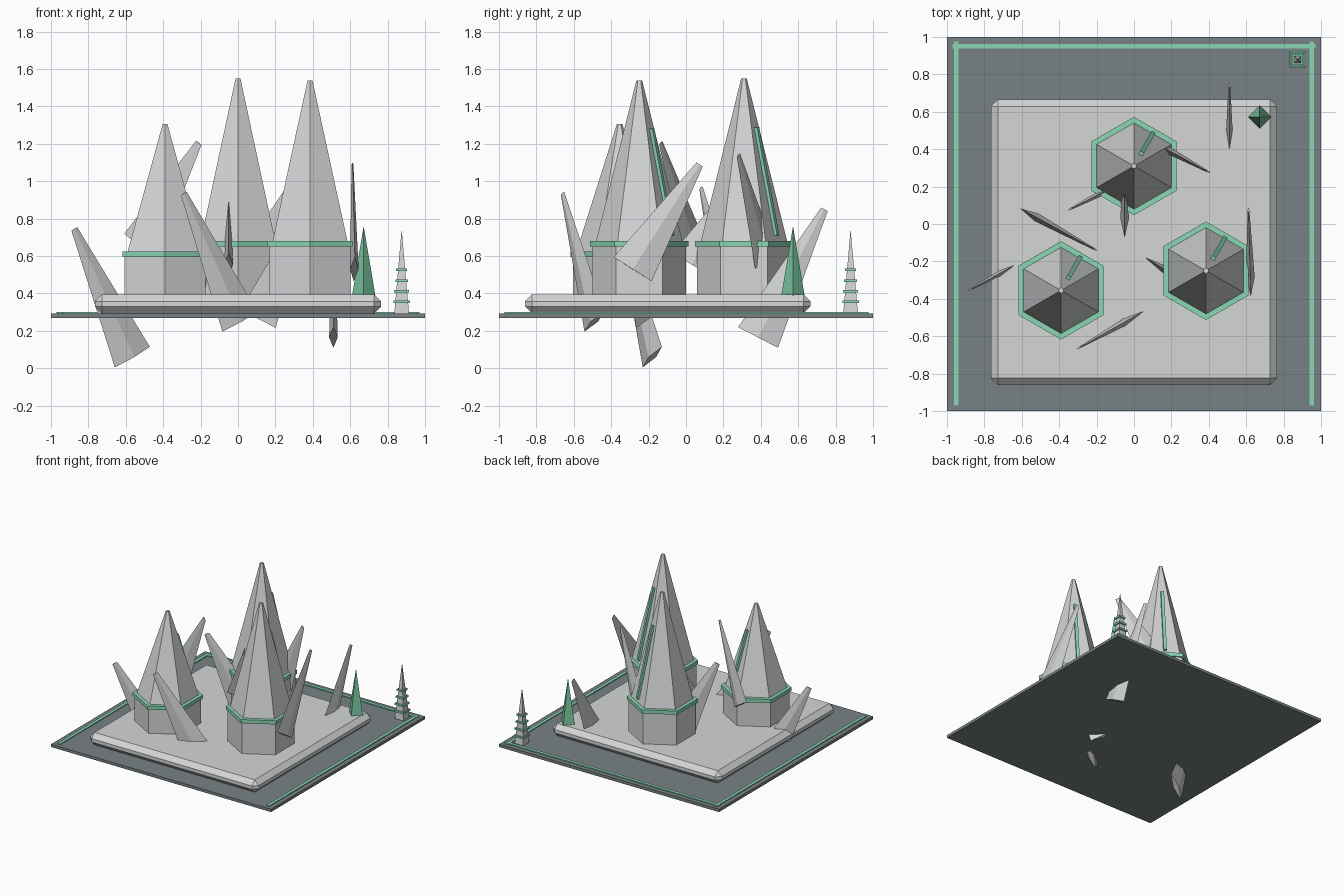
import bpy, bmesh, math
from mathutils import Vector

if "Cube" in bpy.data.objects:
    bpy.data.objects.remove(bpy.data.objects["Cube"])


def material(name, rgb):
    m = bpy.data.materials.new(name)
    m.diffuse_color = (*rgb, 1)
    m.use_nodes = True
    m.node_tree.nodes["Principled BSDF"].inputs["Base Color"].default_value = m.diffuse_color
    return m


STONE = material("light grey stone", (0.66, 0.67, 0.675))
GROUND = material("slate grey", (0.19, 0.222, 0.24))
GREEN = material("mint green", (0.26, 0.68, 0.46))
CRYSTAL = material("deep mint green", (0.19, 0.55, 0.35))


def finish(name, bm, mat):
    bmesh.ops.recalc_face_normals(bm, faces=bm.faces)
    me = bpy.data.meshes.new(name)
    bm.to_mesh(me)
    bm.free()
    me.materials.append(mat)
    ob = bpy.data.objects.new(name, me)
    bpy.context.collection.objects.link(ob)
    return ob


def loft(name, bottom, top, mat):
    """Closed solid between two rings with the same number of points."""
    bm = bmesh.new()
    a = [bm.verts.new(p) for p in bottom]
    b = [bm.verts.new(p) for p in top]
    n = len(a)
    bm.faces.new(a[::-1])
    bm.faces.new(b)
    for i in range(n):
        j = (i + 1) % n
        bm.faces.new((a[i], a[j], b[j], b[i]))
    return finish(name, bm, mat)


def ring(x, y, z, r, sides, start):
    return [(x + r * math.cos(start + i * math.tau / sides),
             y + r * math.sin(start + i * math.tau / sides), z) for i in range(sides)]


def frustum(name, x, y, z1, z2, r1, r2, mat, sides=6, start=math.pi / 2):
    return loft(name, ring(x, y, z1, r1, sides, start), ring(x, y, z2, r2, sides, start), mat)


def box(name, x1, x2, y1, y2, z1, z2, mat):
    def rect(z):
        return [(x1, y1, z), (x2, y1, z), (x2, y2, z), (x1, y2, z)]
    return loft(name, rect(z1), rect(z2), mat)


def beam(name, p, q, u, mat, base, tip, diamond):
    """Bar from p to q; u is the width direction, base and tip are half sizes."""
    p, q = Vector(p), Vector(q)
    axis = (q - p).normalized()
    u = (Vector(u) - axis * axis.dot(Vector(u))).normalized()
    v = axis.cross(u)
    corners = [(1, 0), (0, 1), (-1, 0), (0, -1)] if diamond else [(1, 1), (-1, 1), (-1, -1), (1, -1)]

    def sect(c, s):
        return [c + u * (i * s[0]) + v * (j * s[1]) for i, j in corners]
    return loft(name, sect(p, base), sect(q, tip), mat)


# Ground slab with inlaid border strips on three sides
box("ground_slab", -1, 1, -1, 1, 0.27, 0.293, GROUND)
box("border_strip_back", -0.97, 0.97, 0.937, 0.963, 0.29, 0.301, GREEN)
for side, s in (("left", -1), ("right", 1)):
    box("border_strip_" + side, s * 0.95 - 0.013, s * 0.95 + 0.013, -0.97, 0.975, 0.29, 0.300, GREEN)

# Chamfered plinth
plinth = box("plinth", -0.765, 0.765, -0.86, 0.665, 0.293, 0.395, STONE)
bev = plinth.modifiers.new("chamfer", "BEVEL")
bev.width = 0.037
bev.segments = 1

# Hexagonal towers: drum, collar, spire and a glowing strip on one spire face
for name, x, y, zc, ztop in (("back", 0, 0.31, 0.665, 1.55),
                             ("right", 0.385, -0.25, 0.665, 1.54),
                             ("left", -0.39, -0.355, 0.61, 1.305)):
    frustum(name + "_tower_drum", x, y, 0.39, zc, 0.25, 0.25, STONE)
    frustum(name + "_tower_collar", x, y, zc - 0.015, zc + 0.015, 0.263, 0.263, GREEN)
    zb = zc + 0.01
    frustum(name + "_tower_spire", x, y, zb, ztop, 0.232, 0.015, STONE)
    d = Vector((math.cos(math.pi / 3), math.sin(math.pi / 3), 0))
    side = Vector((-d.y, d.x, 0))
    ends = []
    for f in (0.04, 0.70):
        reach = 0.866 * (0.232 + (0.015 - 0.232) * f) + 0.006
        ends.append(Vector((x, y, zb + (ztop - zb) * f)) + d * reach)
    beam(name + "_tower_strip", ends[0], ends[1], side, GREEN, (0.012, 0.012), (0.012, 0.012), False)

# Leaning flattened shards: base centre, tip centre
shards = [
    ((-0.565, -0.18, 0.06), (-0.875, -0.35, 0.745)),
    ((0.51, 0.385, 0.165), (0.51, 0.74, 0.85)),
    ((0.01, -0.49, 0.25), (-0.29, -0.66, 0.935)),
    ((0.622, -0.285, 0.53), (0.612, 0.073, 1.09)),
    ((-0.52, 0.035, 0.655), (-0.21, -0.135, 1.205)),
    ((0.135, 0.42, 0.59), (0.395, 0.28, 1.14)),
    ((0.11, -0.21, 0.27), (0.37, -0.37, 0.88)),
    ((-0.07, 0.22, 0.35), (-0.34, 0.08, 0.965)),
    ((-0.05, 0.03, 0.555), (-0.05, 0.36, 1.10)),
]
for i, (p, q) in enumerate(shards, 1):
    lean = (q[0] - p[0], q[1] - p[1], 0)
    beam(f"shard_{i}", p, q, lean, STONE, (0.12, 0.023), (0.02, 0.005), True)

# Green crystal spike on the plinth corner
frustum("crystal_spike", 0.672, 0.572, 0.39, 0.755, 0.062, 0.001, CRYSTAL, 4, 0)

# Small ringed obelisk in the back corner
Q = math.pi / 4
frustum("obelisk_shaft", 0.875, 0.88, 0.29, 0.735, 0.056, 0.001, STONE, 4, Q)
for i, (z, h) in enumerate(((0.355, 0.044), (0.412, 0.040), (0.469, 0.034), (0.526, 0.029)), 1):
    frustum(f"obelisk_ring_{i}", 0.875, 0.88, z - 0.007, z + 0.007,
            h * 1.414, h * 1.414, GREEN, 4, Q)
